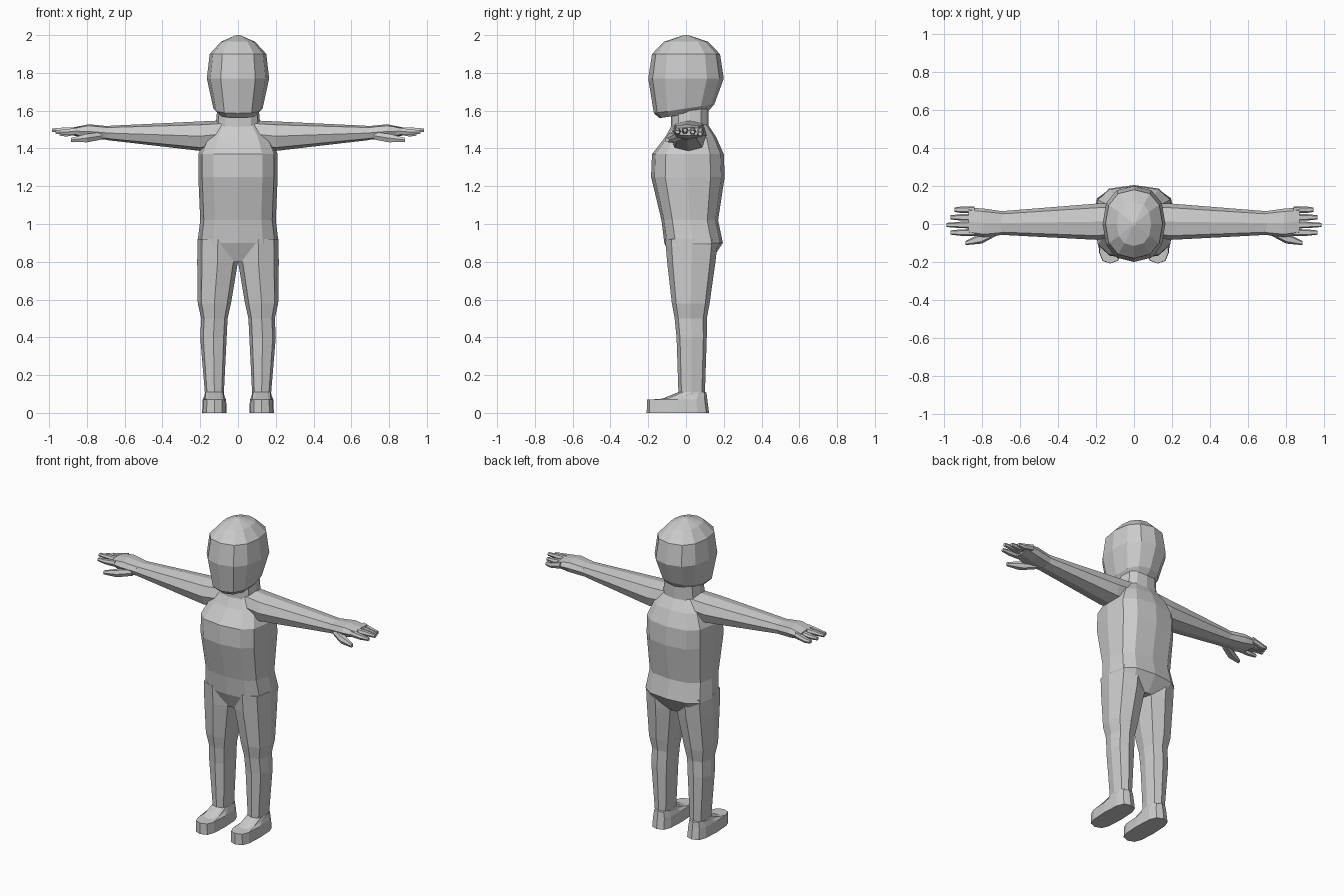
import bpy
import bmesh
from math import sin, cos, tau, copysign
from mathutils import Vector

cube = bpy.data.objects.get("Cube")
if cube:
    bpy.data.objects.remove(cube, do_unlink=True)

shade = (0.6, 0.6, 0.6, 1)
grey = bpy.data.materials.new("plain grey")
grey.use_nodes = True
grey.diffuse_color = shade
grey.node_tree.nodes["Principled BSDF"].inputs["Base Color"].default_value = shade


def level(z, wide, deep, x=0, y=0, tilt=0):
    """Horizontal section: centre and two half axes, tilt raises the back."""
    return Vector((x, y, z)), Vector((wide, 0, 0)), Vector((0, deep, deep * tilt))


def upright(x, deep, tall, y=0, z=1.5):
    """Section facing sideways: centre and two half axes."""
    return Vector((x, y, z)), Vector((0, deep, 0)), Vector((0, 0, tall))


def rounded(value, power):
    """Signed power, so a circle becomes a box with rounded corners."""
    return copysign(abs(value) ** power, value) if abs(value) > 1e-6 else 0


def loft(name, *sections, sides=8, power=0.75, flip=1):
    """Skin the sections in order and close both ends."""
    bm = bmesh.new()
    loops = []
    for centre, across, along in sections:
        loop = []
        for i in range(sides):
            angle = tau * i / sides
            point = centre + across * rounded(cos(angle), power)
            point += along * rounded(sin(angle), power)
            point.x *= flip
            loop.append(bm.verts.new(point))
        loops.append(loop)
    for lower, upper in zip(loops, loops[1:]):
        for i in range(sides):
            j = (i + 1) % sides
            bm.faces.new((lower[i], lower[j], upper[j], upper[i]))
    bm.faces.new(loops[0])
    bm.faces.new(loops[-1])
    bmesh.ops.recalc_face_normals(bm, faces=bm.faces)
    mesh = bpy.data.meshes.new(name)
    bm.to_mesh(mesh)
    bm.free()
    mesh.materials.append(grey)
    bpy.context.collection.objects.link(bpy.data.objects.new(name, mesh))


# Torso from the seat to the base of the neck
loft("torso",
     level(z=0.8, wide=0.18, deep=0.1, y=0.03),
     level(z=0.9, wide=0.215, deep=0.155, y=0.04),
     level(z=1.02, wide=0.2, deep=0.15, y=0.02),
     level(z=1.25, wide=0.21, deep=0.195, y=0.01),
     level(z=1.37, wide=0.21, deep=0.19, y=0.01),
     level(z=1.46, wide=0.17, deep=0.135, y=0.025),
     level(z=1.55, wide=0.1, deep=0.08, y=0.02),
     sides=12, power=0.7)

# Neck
loft("neck",
     level(z=1.5, wide=0.12, deep=0.1, y=0.02),
     level(z=1.61, wide=0.11, deep=0.1, y=0.02),
     sides=12)

# Head with a chin lower than the nape
loft("head",
     level(z=1.58, wide=0.1, deep=0.13, y=-0.01, tilt=0.15),
     level(z=1.61, wide=0.13, deep=0.16, y=-0.01, tilt=0.15),
     level(z=1.77, wide=0.165, deep=0.2),
     level(z=1.9, wide=0.15, deep=0.18),
     level(z=1.965, wide=0.09, deep=0.115),
     level(z=2, wide=0.01, deep=0.01),
     sides=12, power=0.85)

for side, flip in (("left", 1), ("right", -1)):
    # Leg from ankle to hip, swelling above the knee
    loft(f"{side}_leg",
         level(z=0.1, wide=0.05, deep=0.07, x=0.125, y=0.03),
         level(z=0.4, wide=0.07, deep=0.08, x=0.13, y=0.03),
         level(z=0.5, wide=0.07, deep=0.085, x=0.125, y=0.025),
         level(z=0.58, wide=0.088, deep=0.1, x=0.125, y=0.025),
         level(z=0.8, wide=0.108, deep=0.128, x=0.108, y=0.028),
         level(z=0.92, wide=0.107, deep=0.14, x=0.107, y=0.03),
         flip=flip)

    # Shoe with a flat sole and a top sloping down to the toe
    loft(f"{side}_foot",
         level(z=0, wide=0.065, deep=0.165, x=0.125, y=-0.043),
         level(z=0.07, wide=0.062, deep=0.16, x=0.125, y=-0.047),
         level(z=0.09, wide=0.053, deep=0.12, x=0.125, y=-0.012, tilt=0.15),
         level(z=0.11, wide=0.05, deep=0.07, x=0.125, y=0.03),
         sides=12, power=0.65, flip=flip)

    # Arm tapering to the wrist
    loft(f"{side}_arm",
         upright(x=0.05, deep=0.09, tall=0.07, y=0.02, z=1.48),
         upright(x=0.2, deep=0.095, tall=0.078, y=0.012, z=1.465),
         upright(x=0.7, deep=0.062, tall=0.037, y=0.005, z=1.482),
         flip=flip)

    # Palm flattening towards the knuckles
    loft(f"{side}_palm",
         upright(x=0.69, deep=0.062, tall=0.036, y=0.005, z=1.482),
         upright(x=0.79, deep=0.075, tall=0.038, y=0.006, z=1.49),
         upright(x=0.87, deep=0.072, tall=0.022, y=0.015, z=1.49),
         power=0.65, flip=flip)

    # Thumb
    loft(f"{side}_thumb",
         upright(x=0.72, deep=0.025, tall=0.022, y=-0.035, z=1.467),
         upright(x=0.8, deep=0.028, tall=0.025, y=-0.075, z=1.455),
         upright(x=0.885, deep=0.011, tall=0.012, y=-0.1, z=1.445),
         sides=6, flip=flip)

    # Fingers, shorter and lower the further they are from the middle one
    for i, finger in enumerate(("index", "middle", "ring", "little")):
        away = abs(i - 1)
        spread = 0.04 * i - 0.045
        loft(f"{side}_{finger}_finger",
             upright(x=0.84, deep=0.018, tall=0.02, y=spread, z=1.493),
             upright(x=0.91, deep=0.017, tall=0.016, y=spread, z=1.497 - away / 100),
             upright(x=0.985 - away / 50, deep=0.011, tall=0.01, y=spread,
                     z=1.497 - away / 100),
             sides=6, flip=flip)
